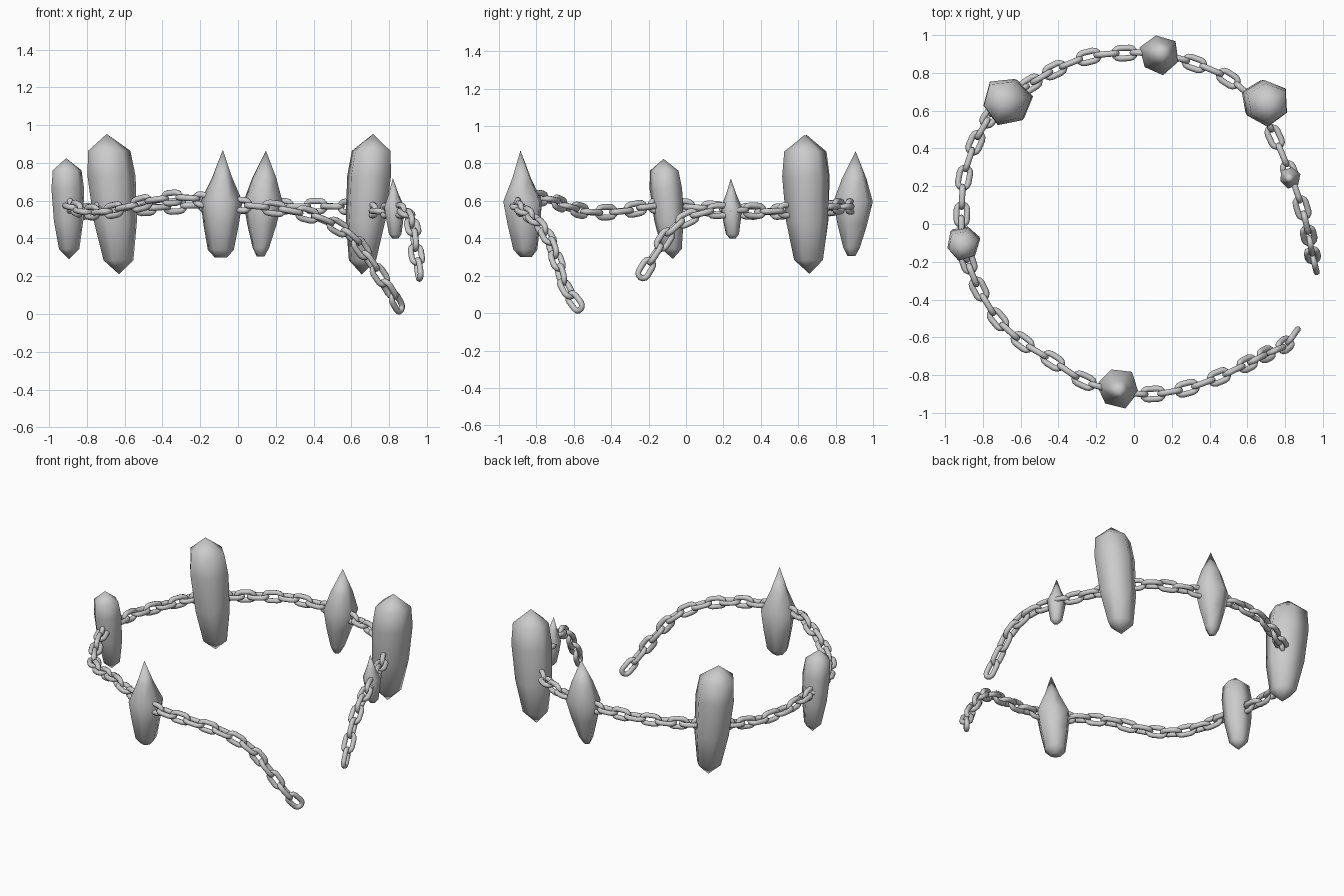
import bpy, bmesh, math
from mathutils import Vector, Matrix

if "Cube" in bpy.data.objects:
    bpy.data.objects.remove(bpy.data.objects["Cube"])

# Chain path: every second link (flat ones) sits on a point, upright links sit halfway
PATH = [Vector(p) for p in [
    (.97, -.265, .155), (.945, -.165, .315), (.925, -.06, .46), (.89, .085, .535),
    (.825, .27, .55), (.745, .46, .545), (.655, .63, .56), (.50, .77, .57),
    (.32, .85, .57), (.14, .90, .57), (-.05, .905, .575), (-.24, .885, .575),
    (-.42, .815, .565), (-.55, .74, .56), (-.67, .66, .56), (-.76, .57, .55),
    (-.84, .43, .54), (-.90, .245, .55), (-.912, .05, .565), (-.91, -.08, .575),
    (-.88, -.20, .57), (-.82, -.345, .545), (-.72, -.505, .54), (-.59, -.625, .565),
    (-.43, -.725, .605), (-.265, -.83, .615), (-.085, -.885, .585), (.10, -.90, .57),
    (.28, -.87, .545), (.45, -.81, .50), (.60, -.74, .41), (.70, -.69, .28),
    (.80, -.64, .13), (.88, -.54, -.01)]]


def finish(bm, name, angle):
    bmesh.ops.recalc_face_normals(bm, faces=bm.faces)
    me = bpy.data.meshes.new(name)
    bm.to_mesh(me)
    bm.free()
    ob = bpy.data.objects.new(name, me)
    bpy.context.collection.objects.link(ob)
    bpy.ops.object.select_all(action='DESELECT')
    ob.select_set(True)
    bpy.context.view_layer.objects.active = ob
    bpy.ops.object.shade_smooth_by_angle(angle=math.radians(angle))
    return ob


def spline(t):
    i = max(0, min(int(t), len(PATH) - 2))
    u = t - i
    p1, p2 = PATH[i], PATH[i + 1]
    p0 = PATH[i - 1] if i else 2 * p1 - p2
    p3 = PATH[i + 2] if i + 2 < len(PATH) else 2 * p2 - p1
    return .5 * (2 * p1 + (p2 - p0) * u + (2 * p0 - 5 * p1 + 4 * p2 - p3) * u * u
                 + (3 * p1 - p0 - 3 * p2 + p3) * u ** 3)


def add_link(bm, mat, half=.0265, rad=.0275, wire=.016, n=14, m=8):
    rings = []
    for k in range(n):
        right = k < n // 2
        a = math.pi * (k % (n // 2)) / (n // 2 - 1) - math.pi / 2 + (0 if right else math.pi)
        d = Vector((math.cos(a), math.sin(a), 0))
        c = d * rad + Vector((half if right else -half, 0, 0))
        ring = []
        for j in range(m):
            b = 2 * math.pi * j / m
            ring.append(bm.verts.new(mat @ (c + wire * (d * math.cos(b) + Vector((0, 0, math.sin(b)))))))
        rings.append(ring)
    for k in range(n):
        r, s = rings[k], rings[(k + 1) % n]
        for j in range(m):
            bm.faces.new((r[j], r[(j + 1) % m], s[(j + 1) % m], s[j]))


# Chain of alternating links
bm = bmesh.new()
for i in range(1, 2 * len(PATH) - 2):
    t = i / 2
    p = spline(t)
    x = (spline(t + .1) - spline(t - .1)).normalized()
    y = Vector((0, 0, 1)).cross(x).normalized()
    z = x.cross(y)
    if i % 2:
        y, z = z, -y
    add_link(bm, Matrix.Translation(p) @ Matrix((x, y, z)).transposed().to_4x4())
finish(bm, "chain", 60)

# Crystal profiles: (height fraction, radius fraction)
POINTED = [(0, .3), (.07, .62), (.3, .84), (.52, 1), (.74, .48), (1, 0)]
TAPERED = [(0, .2), (.08, .42), (.3, .75), (.52, 1), (.74, .62), (1, 0)]
BLUNT = [(0, 0), (.1, .62), (.38, .9), (.7, 1), (.88, .88), (1, 0)]
FACETS = [1.04, .97, 1.05, .95, 1.03, 1]


def crystal(name, profile, bottom, top, radius, turn):
    bm = bmesh.new()
    bottom, top = Vector(bottom), Vector(top)
    rings = []
    for h, r in profile:
        c = bottom.lerp(top, h)
        if r == 0:
            rings.append([bm.verts.new(c)])
            continue
        ring = []
        for k, f in enumerate(FACETS):
            a = math.radians(turn + 60 * k)
            ring.append(bm.verts.new(c + radius * r * f * Vector((math.cos(a), math.sin(a), 0))))
        rings.append(ring)
    for r, s in zip(rings, rings[1:]):
        for k in range(6):
            l = (k + 1) % 6
            quad = [r[k % len(r)], r[l % len(r)], s[l % len(s)], s[k % len(s)]]
            bm.faces.new(list(dict.fromkeys(quad)))
    if len(rings[0]) > 1:
        bm.faces.new(rings[0])
    finish(bm, name, 80)


# Six crystals hanging on the chain
crystal("front_crystal", POINTED, (-.09, -.855, .30), (-.08, -.885, .87), .11, 50)
crystal("small_crystal", POINTED, (.832, .25, .40), (.82, .24, .72), .057, 20)
crystal("back_crystal", TAPERED, (.12, .885, .305), (.148, .907, .865), .107, 40)
crystal("left_crystal", BLUNT, (-.895, -.07, .29), (-.91, -.12, .825), .09, 15)
crystal("back_left_crystal", BLUNT, (-.63, .66, .21), (-.695, .645, .953), .13, 10)
crystal("right_crystal", BLUNT, (.655, .66, .21), (.715, .635, .953), .125, 35)
